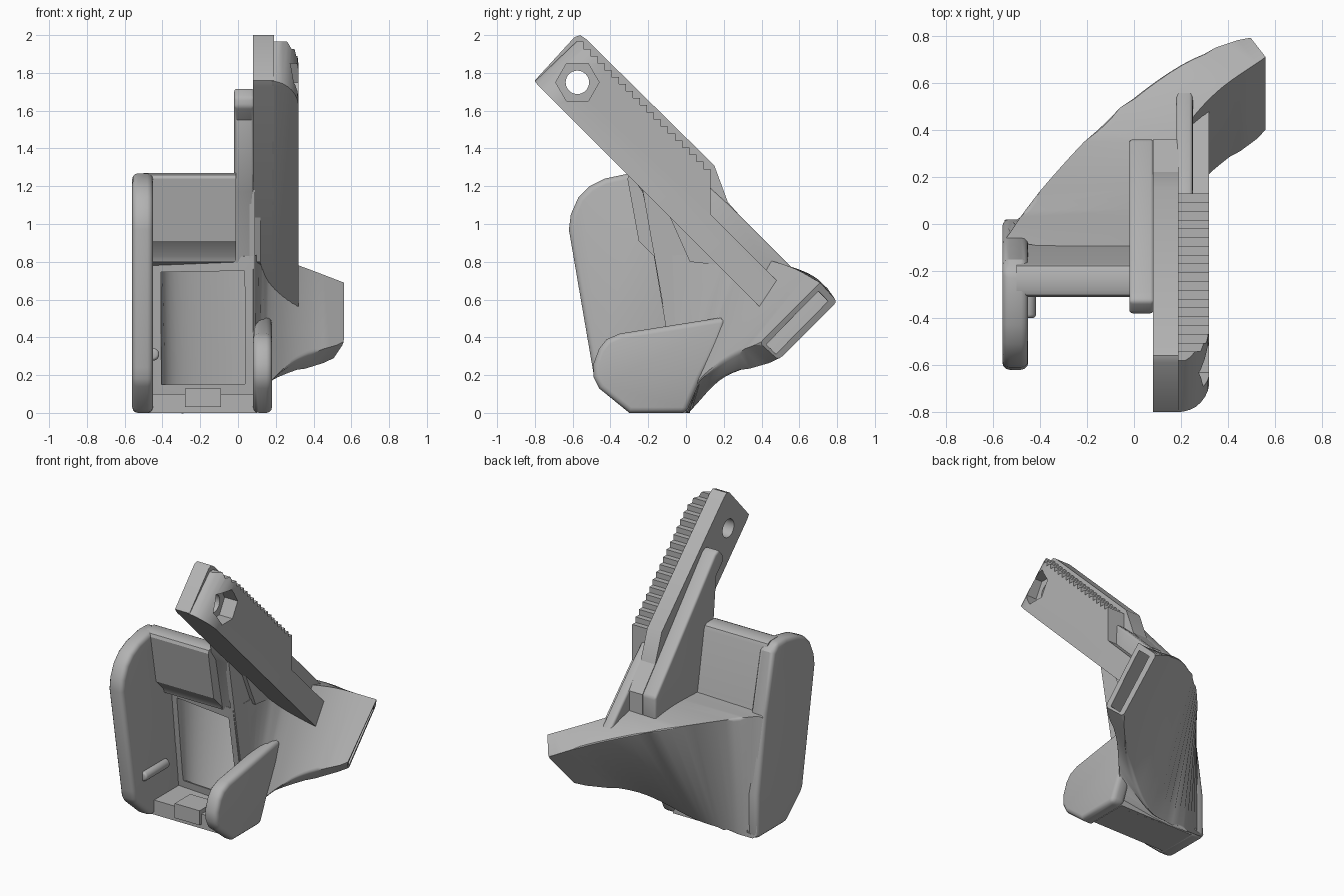
import bpy, bmesh, math
from mathutils import Vector, Matrix

cube = bpy.data.objects.get("Cube")
if cube:
    bpy.data.objects.remove(cube)

grey = bpy.data.materials.new("plain grey")
grey.use_nodes = True
grey.diffuse_color = (0.45, 0.45, 0.45, 1)
grey.node_tree.nodes["Principled BSDF"].inputs["Base Color"].default_value = (0.45, 0.45, 0.45, 1)


def finish(name, bm):
    bmesh.ops.recalc_face_normals(bm, faces=bm.faces)
    me = bpy.data.meshes.new(name)
    bm.to_mesh(me)
    bm.free()
    me.materials.append(grey)
    ob = bpy.data.objects.new(name, me)
    bpy.context.collection.objects.link(ob)
    return ob


def bake(ob):
    """Apply the modifiers, then shade smooth with sharp edges kept."""
    bpy.context.view_layer.update()
    dg = bpy.context.evaluated_depsgraph_get()
    me = bpy.data.meshes.new_from_object(ob.evaluated_get(dg))
    ob.modifiers.clear()
    ob.data = me
    me.shade_smooth()
    me.set_sharp_from_angle(angle=math.radians(32))


def round_edges(ob, width):
    mod = ob.modifiers.new("rounding", "BEVEL")
    mod.width, mod.segments = width, 3
    mod.limit_method, mod.angle_limit = "ANGLE", math.radians(40)
    bake(ob)


def prism(x0, x1, outline):
    """Extrude a (y, z) outline along x."""
    bm = bmesh.new()
    face = bm.faces.new([bm.verts.new((x0, y, z)) for y, z in outline])
    ext = bmesh.ops.extrude_face_region(bm, geom=[face])["geom"]
    verts = [v for v in ext if isinstance(v, bmesh.types.BMVert)]
    bmesh.ops.translate(bm, verts=verts, vec=(x1 - x0, 0, 0))
    return bm


def part(name, x0, x1, outline, bevel=0.0):
    ob = finish(name, prism(x0, x1, outline))
    if bevel:
        round_edges(ob, bevel)
    else:
        bake(ob)
    return ob


def box(name, x0, x1, y0, y1, z0, z1):
    return part(name, x0, x1, [(y0, z0), (y1, z0), (y1, z1), (y0, z1)])


def rod(name, centre, radius, length, sides, axis):
    bm = bmesh.new()
    bmesh.ops.create_cone(bm, cap_ends=True, segments=sides, radius1=radius,
                          radius2=radius, depth=length)
    turn = Matrix.Rotation(math.pi / 2, 4, axis)
    bmesh.ops.transform(bm, matrix=Matrix.Translation(centre) @ turn, verts=bm.verts)
    return finish(name, bm)


def cut(ob, cutter):
    mod = ob.modifiers.new("cut", "BOOLEAN")
    mod.operation, mod.solver, mod.object = "DIFFERENCE", "EXACT", cutter
    cutter.hide_render = True
    bake(ob)


def spline(pts, n):
    """Smooth path through the given points."""
    p = [Vector(q) for q in pts]
    p = [2 * p[0] - p[1]] + p + [2 * p[-1] - p[-2]]
    out = []
    for i in range(n + 1):
        f = i / n * (len(p) - 3)
        k = min(int(f), len(p) - 4)
        t = f - k
        a, b, c, d = p[k:k + 4]
        out.append(0.5 * (2 * b + (c - a) * t + (2 * a - 5 * b + 4 * c - d) * t * t
                          + (3 * b - a - 3 * c + d) * t ** 3))
    return out


def loft(rings, bevel=0.0):
    bm = bmesh.new()
    vr = [[bm.verts.new(p) for p in r] for r in rings]
    rails = []
    for r, s in zip(vr, vr[1:]):
        for i in range(4):
            j = (i + 1) % 4
            bm.faces.new((r[i], r[j], s[j], s[i]))
        rails += [bm.edges.get((r[i], s[i])) for i in (0, 2, 3)]
    bm.faces.new(vr[0])
    bm.faces.new(vr[-1])
    if bevel:
        bmesh.ops.bevel(bm, geom=rails, offset=bevel, segments=3, profile=0.5, affect="EDGES")
    return bm


# Curved duct, lofted between four corner rails
N = 24
outer_top = spline([(-0.55, -0.07, 0.82), (-0.4, 0.14, 0.83), (-0.11, 0.45, 0.80),
                    (0.2, 0.685, 0.72), (0.49, 0.80, 0.59)], N)
inner_top = spline([(0.08, -0.17, 0.83), (0.12, 0.17, 0.84), (0.2, 0.38, 0.82),
                    (0.35, 0.56, 0.77), (0.56, 0.71, 0.69)], N)
inner_low = spline([(0.08, -0.03, 0), (0.12, 0.0, 0.05), (0.2, 0.08, 0.18),
                    (0.35, 0.23, 0.3), (0.56, 0.39, 0.37)], N)
outer_low = spline([(-0.55, 0.02, 0), (-0.38, 0.02, 0.0), (-0.1, 0.03, 0.01),
                    (0.21, 0.2, 0.18), (0.5, 0.49, 0.28)], N)
rings = list(zip(outer_top, inner_top, inner_low, outer_low))
duct = finish("duct", loft(rings, 0.02))

# Air passage: thin walls, a square inlet and a slot outlet
bores = []
for i, (a, b, c, d) in enumerate(rings):
    lip = (1 - i / N) ** 4
    mu, mv = 0.035 / (a - b).length, 0.035 / (a - d).length
    u0, u1 = mu + 0.165 * lip, 1 - mu - 0.024 * lip
    v0, v1 = mv + 0.058 * lip, 1 - mv - 0.158 * lip
    spot = lambda u, v: a.lerp(b, u).lerp(d.lerp(c, u), v)
    bores.append([spot(u0, v0), spot(u1, v0), spot(u1, v1), spot(u0, v1)])
bores[0] = [p + Vector((0, -0.08, 0)) for p in bores[0]]
bores[-1] = [p + Vector((0.05, 0.015, -0.015)) for p in bores[-1]]
bore = finish("bore_cutter", loft(bores))
cut(duct, bore)
bpy.data.objects.remove(bore)

# Cheeks, upper wall and floor of the socket
part("tall_cheek", -0.56, -0.45,
     [(-0.30, 0), (-0.46, 0.14), (-0.485, 0.18), (-0.495, 0.24), (-0.62, 0.97), (-0.61, 1.05),
      (-0.57, 1.14), (-0.51, 1.2), (-0.43, 1.24), (-0.3, 1.268), (-0.2, 1.268), (-0.15, 1.22),
      (-0.06, 0.83), (0.02, 0.3), (0.02, 0)], 0.03)
part("low_cheek", 0.08, 0.18,
     [(-0.30, 0), (-0.46, 0.13), (-0.49, 0.19), (-0.49, 0.26), (-0.46, 0.34), (-0.42, 0.39),
      (-0.35, 0.42), (0.22, 0.51), (0.18, 0.36), (0.08, 0.18), (0.0, 0)], 0.03)
part("upper_wall", -0.5, -0.01,
     [(-0.31, 1.24), (-0.302, 1.26), (-0.28, 1.27), (-0.2, 1.27), (-0.178, 1.258),
      (-0.168, 1.235), (-0.1, 0.85), (-0.08, 0.78), (-0.16, 0.80), (-0.17, 0.83), (-0.25, 0.91)])
box("floor_plate", -0.47, 0.1, -0.27, 0.0, 0.0, 0.1)
box("latch_block", -0.28, -0.09, -0.29, -0.12, 0.03, 0.13)
peg = rod("cheek_peg", (-0.45, -0.27, 0.31), 0.033, 0.26, 20, "X")
round_edges(peg, 0.015)

# Gusset and webs joining the arm to the wall and duct
part("gusset", -0.02, 0.085,
     [(-0.38, 1.62), (-0.38, 1.67), (-0.33, 1.72), (-0.29, 1.70), (0.2, 1.14), (0.36, 0.96),
      (0.36, 0.78), (-0.15, 0.78), (-0.23, 1.17), (-0.28, 1.24), (-0.31, 1.55)], 0.015)
part("side_web", 0.06, 0.09,
     [(-0.23, 1.18), (-0.03, 0.05), (0.0, 0.06), (0.12, 0.5), (0.15, 0.75), (0.2, 1.1)])
part("lower_web", 0.08, 0.12, [(-0.1, 1.07), (0.02, 0.8), (0.2, 0.78), (0.2, 1.1)])
part("inner_web", 0.08, 0.19,
     [(0.14, 0.84), (0.22, 0.74), (0.36, 0.78), (0.36, 0.96), (0.2, 1.14)])
part("arm_strut", 0.18, 0.25,
     [(0.12, 1.2), (0.23, 1.1), (0.57, 0.76), (0.48, 0.72), (0.35, 0.62), (0.1, 0.87)], 0.015)

# Slanted arm: smooth rail on one side, toothed body on the other
rail = part("arm_rail", 0.08, 0.19,
            [(-0.78, 1.73), (-0.8, 1.76), (-0.59, 1.99), (-0.56, 2.0), (-0.53, 1.98),
             (0.15, 1.31), (0.22, 1.12), (0.3, 0.92), (0.3, 0.65)])
teeth, count = [], 19
y, z, step = -0.58, 1.965, 0.71 / count
for i in range(count):
    teeth += [(y, z), (y + step, z)]
    y, z = y + step, z - step
outline = [(-0.8, 1.755)] + teeth + [(0.13, 1.24), (0.13, 1.05), (0.49, 0.69),
                                     (0.48, 0.65), (0.39, 0.56), (-0.78, 1.73)]
bm = prism(0.18, 0.32, outline)

# Round the free end of the body in plan, one tangent cut at a time
along = Vector((0, -math.sqrt(0.5), math.sqrt(0.5)))
end = max(v.co.dot(along) for v in bm.verts)
for k in range(1, 8):
    a = math.radians(12 * k)
    co = Vector((0.18 + 0.14 * math.cos(a), 0, 0)) + along * (end - 0.19 + 0.19 * math.sin(a))
    no = Vector((math.cos(a) / 0.14, 0, 0)) + along * (math.sin(a) / 0.19)
    res = bmesh.ops.bisect_plane(bm, geom=bm.verts[:] + bm.edges[:] + bm.faces[:],
                                 plane_co=co, plane_no=no, clear_outer=True)
    rim = [e for e in res["geom_cut"] if isinstance(e, bmesh.types.BMEdge)]
    bmesh.ops.holes_fill(bm, edges=rim)
body = finish("arm_body", bm)

# Bolt hole and nut pocket
hole = rod("hole_cutter", (0.2, -0.575, 1.75), 0.062, 1, 32, "Y")
pocket = rod("pocket_cutter", (0.32, -0.575, 1.75), 0.115, 0.2, 6, "Y")
cut(rail, hole)
cut(body, hole)
cut(body, pocket)
for helper in (hole, pocket):
    bpy.data.objects.remove(helper)
